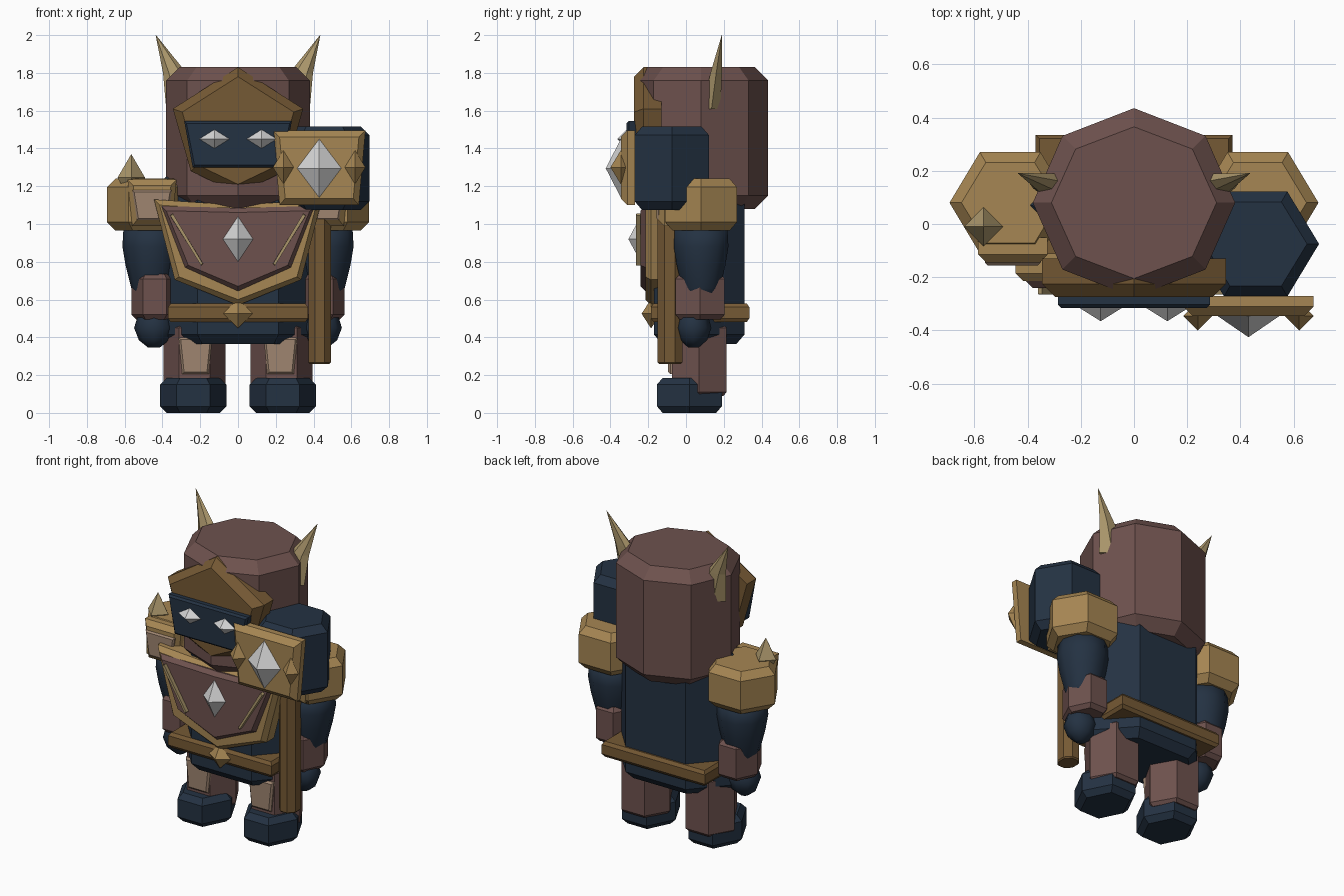
import bpy, bmesh, math
from mathutils import Vector

cube = bpy.data.objects.get("Cube")
if cube:
    bpy.data.objects.remove(cube, do_unlink=True)


def material(name, *srgb):
    rgba = [((c + 0.055) / 1.055) ** 2.4 for c in srgb] + [1.0]
    m = bpy.data.materials.new(name)
    m.use_nodes = True
    m.diffuse_color = rgba
    bsdf = m.node_tree.nodes["Principled BSDF"]
    bsdf.inputs["Base Color"].default_value = rgba
    bsdf.inputs["Roughness"].default_value = 0.8
    return m


RED = material("red_brown", 0.43, 0.32, 0.305)
BLUE = material("dark_blue", 0.14, 0.195, 0.26)
GOLD = material("gold", 0.65, 0.525, 0.325)
BROWN = material("bronze_brown", 0.46, 0.35, 0.205)
HORN = material("horn", 0.67, 0.59, 0.42)
TAN = material("tan", 0.62, 0.52, 0.44)
SILVER = material("silver", 0.83, 0.83, 0.83)


def solid(name, rings, mat, smooth=False):
    """Skin a stack of equal rings and cap both ends."""
    bm = bmesh.new()
    rows = [[bm.verts.new(p) for p in ring] for ring in rings]
    n = len(rows[0])
    for a, b in zip(rows, rows[1:]):
        for i in range(n):
            j = (i + 1) % n
            bm.faces.new((a[i], a[j], b[j], b[i]))
    bm.faces.new(rows[0])
    bm.faces.new(rows[-1])
    bmesh.ops.remove_doubles(bm, verts=bm.verts, dist=1e-5)
    bmesh.ops.recalc_face_normals(bm, faces=bm.faces)
    for f in bm.faces:
        f.smooth = smooth
    me = bpy.data.meshes.new(name)
    bm.to_mesh(me)
    bm.free()
    me.materials.append(mat)
    ob = bpy.data.objects.new(name, me)
    bpy.context.collection.objects.link(ob)
    return ob


def ngon(cx, cy, z, rx, ry, n, turn=0.0):
    return [(cx + rx * math.cos(turn + math.tau * i / n),
             cy + ry * math.sin(turn + math.tau * i / n), z) for i in range(n)]


def column(name, mat, cx, cy, rx, half_y, z0, z1, c, n=6, turn=0.0):
    """Upright polygon prism with chamfered ends."""
    ry = half_y / math.sin(math.pi / 3) if n == 6 else half_y
    levels = [(z0, c), (z0 + c, 0), (z1 - c, 0), (z1, c)]
    return solid(name, [ngon(cx, cy, z, rx - i, ry - i, n, turn) for z, i in levels], mat)


def plate(name, mat, outline, y_back, y_front, c):
    """Front-facing plate from an x-z outline, chamfered at the front."""
    xs, zs = [p[0] for p in outline], [p[1] for p in outline]
    mx, mz = (min(xs) + max(xs)) / 2, (min(zs) + max(zs)) / 2
    kx, kz = 1 - 2 * c / (max(xs) - min(xs)), 1 - 2 * c / (max(zs) - min(zs))
    depth = min(c, (y_back - y_front) / 2)
    flat = [(x, y, z) for y in (y_back, y_front + depth) for x, z in outline]
    n = len(outline)
    front = [(mx + (x - mx) * kx, y_front, mz + (z - mz) * kz) for x, z in outline]
    return solid(name, [flat[:n], flat[n:], front], mat)


def mirrored(half):
    """Complete an outline listed down the +x side, skipping centre points."""
    return half + [(-x, z) for x, z in reversed(half) if abs(x) > 1e-4]


def trapezoid(cx, top, bottom, z1, z0):
    return [(cx - top, z1), (cx + top, z1), (cx + bottom, z0), (cx - bottom, z0)]


def gem(name, mat, x, y, z, rx, ry, rz):
    """Four-sided double pyramid pointing along y."""
    diamond = [(1, 0), (0, 1), (-1, 0), (0, -1)]
    rings = [[(x + rx * a * k, y + ry * t, z + rz * b * k) for a, b in diamond]
             for t, k in ((1, 0), (0, 1), (-1, 0))]
    return solid(name, rings, mat)


# Helmet and face
column("helmet", RED, 0, 0.08, 0.38, 0.355, 1.08, 1.83, 0.07, n=8)
plate("hood_frame", BROWN, mirrored([(0, 1.83), (0.345, 1.61), (0.25, 1.28), (0, 1.16)]),
      -0.13, -0.275, 0.05)
plate("visor", BLUE, trapezoid(0, 0.285, 0.24, 1.545, 1.30), -0.26, -0.315, 0.012)

# Torso, belt and breastplate
column("torso", BLUE, 0, 0.07, 0.43, 0.24, 0.365, 1.25, 0.05)
belt = column("belt", BROWN, 0, 0.075, 0.37 * 2 ** 0.5, 0.26 * 2 ** 0.5, 0.48, 0.58, 0.02,
              n=4, turn=math.pi / 4)
plate("breastplate_frame", GOLD, mirrored([(0, 1.10), (0.445, 1.13), (0.335, 0.705), (0, 0.57)]),
      -0.11, -0.215, 0.03)
plate("breastplate", RED, mirrored([(0, 1.085), (0.405, 1.095), (0.28, 0.77), (0, 0.645)]),
      -0.19, -0.24, 0.025)
gem("chest_gem", SILVER, 0, -0.24, 0.92, 0.08, 0.065, 0.12)
gem("belt_buckle", GOLD, 0, -0.185, 0.525, 0.078, 0.05, 0.078)

for s, side in ((-1, "right"), (1, "left")):
    # Horn, sweeping outwards to a point
    base = ngon(s * 0.26, 0.135, 1.61, 0.12, 0.055, 6)
    mid = ngon(s * 0.335, 0.16, 1.80, 0.062, 0.035, 6)
    tip = ngon(s * 0.435, 0.19, 2.0, 0.001, 0.001, 6)
    solid(side + "_horn", [base, mid, tip], HORN)

    # Eye and breastplate rail
    gem(side + "_eye", SILVER, s * 0.125, -0.315, 1.45, 0.08, 0.05, 0.05)
    rail = [(s * x, z) for x, z in ((0.36, 1.045), (0.345, 1.055), (0.185, 0.79), (0.195, 0.78))]
    plate(side + "_rail", HORN, rail, -0.225, -0.265, 0.003)

    # Shoulder pad with framed front plate
    column(side + "_shoulder_pad", GOLD, s * 0.465, 0.08, 0.228, 0.19, 0.965, 1.24, 0.045)
    plate(side + "_shoulder_frame", GOLD, trapezoid(s * 0.455, 0.13, 0.105, 1.235, 0.99),
          -0.05, -0.145, 0.03)
    plate(side + "_shoulder_plate", TAN, trapezoid(s * 0.455, 0.105, 0.08, 1.18, 1.02),
          -0.13, -0.155, 0.01)

    # Arm, bracer and hand
    arm = [(0.60, 0.08), (0.66, 0.105), (0.78, 0.135), (0.88, 0.152), (1.0, 0.145)]
    solid(side + "_upper_arm", [ngon(s * 0.46, 0.08, z, r, r, 10) for z, r in arm], BLUE, True)
    column(side + "_bracer", RED, s * 0.44, 0.075, 0.125, 0.13, 0.495, 0.735, 0.025)
    hand = [(0.345, 0.03), (0.385, 0.08), (0.45, 0.105), (0.515, 0.085), (0.56, 0.04)]
    solid(side + "_hand", [ngon(s * 0.445, 0.04, z, r, r * 0.9, 8) for z, r in hand], BLUE, True)

    # Leg, shin guard and boot
    column(side + "_leg", RED, s * 0.23, 0.07, 0.165, 0.145, 0.09, 0.47, 0.02)
    plate(side + "_shin_guard", TAN, trapezoid(s * 0.225, 0.09, 0.07, 0.40, 0.205),
          -0.05, -0.095, 0.012)
    column(side + "_boot", BLUE, s * 0.237, 0.018, 0.175, 0.172, 0.0, 0.185, 0.035)

# Spike on the right shoulder
spike = gem("shoulder_spike", HORN, 0, 0, 0, 0.073, 0.125, 0.073)
spike.rotation_euler = (math.pi / 2, 0, 0)
spike.location = Vector((-0.565, -0.01, 1.245))

# Hammer
column("hammer_handle", BROWN, 0.432, -0.085, 0.065, 0.072, 0.26, 1.15, 0.008,
       n=8, turn=math.pi / 8)
column("hammer_head", BLUE, 0.457, -0.075, 0.238, 0.197, 1.075, 1.515, 0.045)
plate("hammer_face", GOLD, trapezoid(0.43, 0.245, 0.21, 1.495, 1.10), -0.27, -0.345, 0.035)
gem("hammer_gem", SILVER, 0.43, -0.345, 1.295, 0.117, 0.08, 0.155)
for s, side in ((-1, "inner"), (1, "outer")):
    gem(side + "_hammer_stud", GOLD, 0.43 + s * 0.19, -0.345, 1.30, 0.055, 0.055, 0.09)
